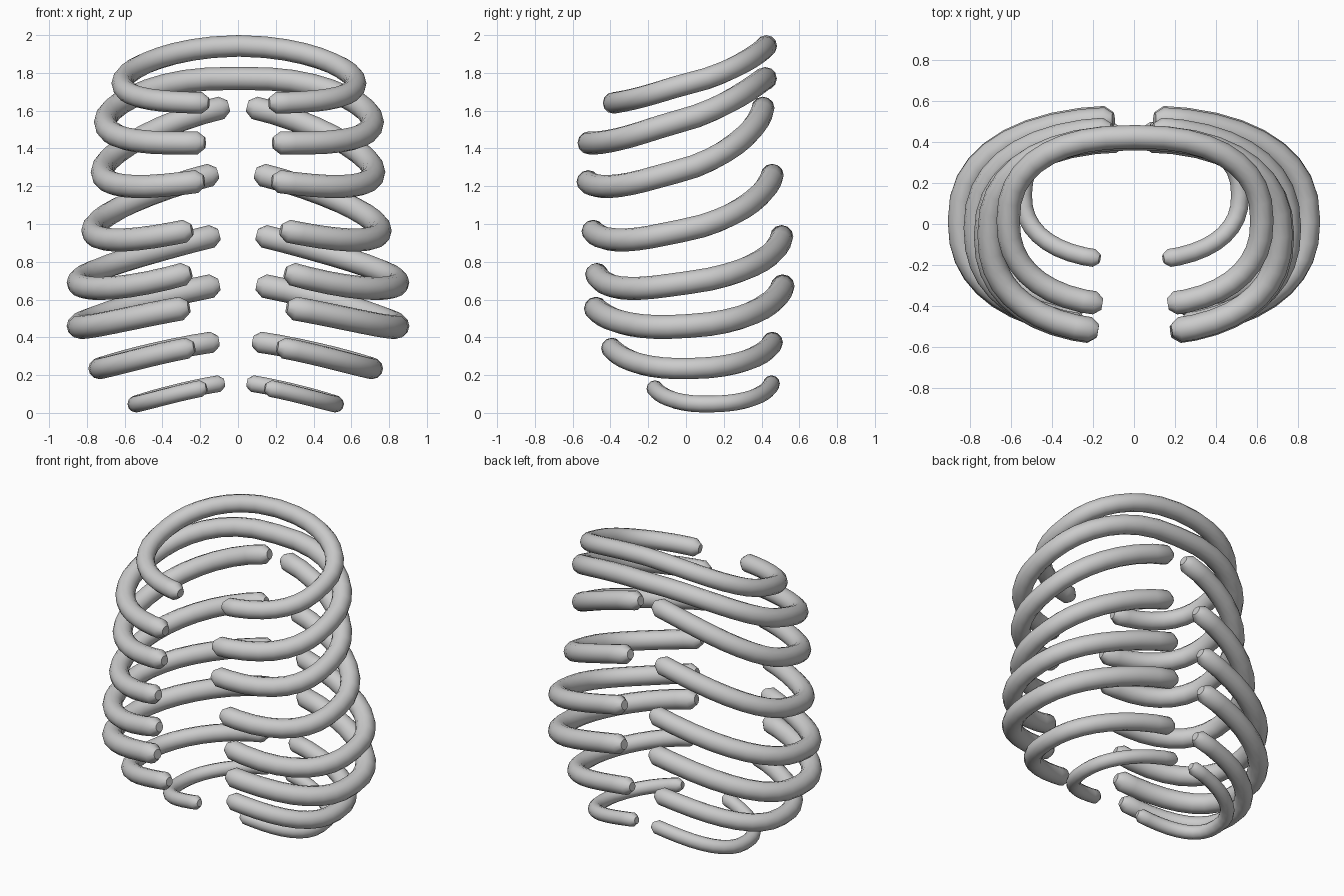
import bpy, bmesh
from math import sin, cos, pi, acos
from mathutils import Vector

if "Cube" in bpy.data.objects:
    bpy.data.objects.remove(bpy.data.objects["Cube"])

SIDES, STEPS, POWER = 12, 18, 0.85

# per rib: centre x, half width, back tip x, front tip x, back y, front y, radius,
# and centre-line heights from back to front
RIBS = [
    (0.005, 0.675, 0.00, 0.16, 0.425, -0.39, 0.057, (1.943, 1.865, 1.745, 1.665, 1.64)),
    (0.005, 0.768, 0.00, 0.18, 0.42, -0.52, 0.061, (1.77, 1.69, 1.54, 1.445, 1.43)),
    (0.0, 0.78, 0.05, 0.18, 0.41, -0.525, 0.061, (1.625, 1.44, 1.275, 1.20, 1.23)),
    (-0.008, 0.822, 0.10, 0.235, 0.46, -0.50, 0.061, (1.27, 1.10, 0.965, 0.915, 0.97)),
    (0.0, 0.907, 0.10, 0.25, 0.51, -0.48, 0.061, (0.945, 0.79, 0.69, 0.66, 0.745)),
    (0.0, 0.907, 0.10, 0.26, 0.515, -0.485, 0.063, (0.68, 0.54, 0.46, 0.475, 0.56)),
    (-0.012, 0.78, 0.09, 0.22, 0.46, -0.40, 0.056, (0.38, 0.285, 0.235, 0.265, 0.35)),
    (-0.012, 0.573, 0.06, 0.155, 0.455, -0.17, 0.044, (0.16, 0.085, 0.047, 0.07, 0.135)),
]


def smooth_value(vals, s):
    """Polynomial through evenly spaced values, s in 0..1."""
    n = len(vals) - 1
    total = 0
    for i, v in enumerate(vals):
        for j in range(n + 1):
            if j != i:
                v *= (s * n - j) / (i - j)
        total += v
    return total


def half_path(width, xb, xf, yb, yf, r, heights):
    """Centre line of the right-hand rib (a squarish half oval), back to front."""
    a, yc, b = width - r, (yb + yf) / 2, (yb - yf) / 2
    tb, tf = (acos((x / a) ** (1 / POWER)) for x in (xb, xf))
    pts = []
    for i in range(STEPS + 1):
        s = i / STEPS
        t = tb * (1 - 2 * s) if s < 0.5 else -tf * (2 * s - 1)
        side, end = (1, tb) if t > 0 else (-1, tf)
        y = yc + side * b * abs(sin(t) / sin(end)) ** POWER
        pts.append(Vector((a * max(cos(t), 0) ** POWER, y, smooth_value(heights, s))))
    return pts


def blunt(pts, radii, r):
    """Chamfer the last end of a path."""
    tip = pts[-1].copy()
    d = (tip - pts[-2]).normalized()
    while (tip - pts[-2]).length < r * 0.85:
        del pts[-2], radii[-2]
    pts[-1] = tip - d * r * 0.65
    pts += [tip]
    radii += [r * 0.5]


def tube(name, pts, r, offset):
    """Swept round bar with chamfered ends."""
    radii = [r] * len(pts)
    for _ in range(2):
        blunt(pts, radii, r)
        pts.reverse()
        radii.reverse()
    bm = bmesh.new()
    rings = []
    for i, p in enumerate(pts):
        d = (pts[min(i + 1, len(pts) - 1)] - pts[max(i - 1, 0)]).normalized()
        u = d.cross(Vector((0, 0, 1))).normalized()
        w = u.cross(d)
        rings.append([bm.verts.new(p + (u * cos(q) + w * sin(q)) * radii[i])
                      for q in (2 * pi * k / SIDES for k in range(SIDES))])
    for A, B in zip(rings, rings[1:]):
        for k in range(SIDES):
            n = (k + 1) % SIDES
            bm.faces.new((A[k], A[n], B[n], B[k]))
    bm.faces.new(rings[0])
    bm.faces.new(rings[-1])
    bmesh.ops.recalc_face_normals(bm, faces=bm.faces[:])
    me = bpy.data.meshes.new(name)
    bm.to_mesh(me)
    bm.free()
    ob = bpy.data.objects.new(name, me)
    bpy.context.collection.objects.link(ob)
    ob.location.x = offset
    bpy.ops.object.select_all(action='DESELECT')
    ob.select_set(True)
    bpy.context.view_layer.objects.active = ob
    bpy.ops.object.shade_smooth_by_angle(angle=0.7)


for n, (cx, *spec) in enumerate(RIBS, 1):
    right = half_path(*spec)
    left = [Vector((-p.x, p.y, p.z)) for p in right]
    r = spec[5]
    if spec[1] == 0:
        # upper ribs are one hoop, closed at the back
        tube(f"rib_hoop_{n}", left[:0:-1] + right, r, cx)
    else:
        # lower ribs are separate left and right bars
        tube(f"rib_right_{n}", right, r, cx)
        tube(f"rib_left_{n}", left, r, cx)
